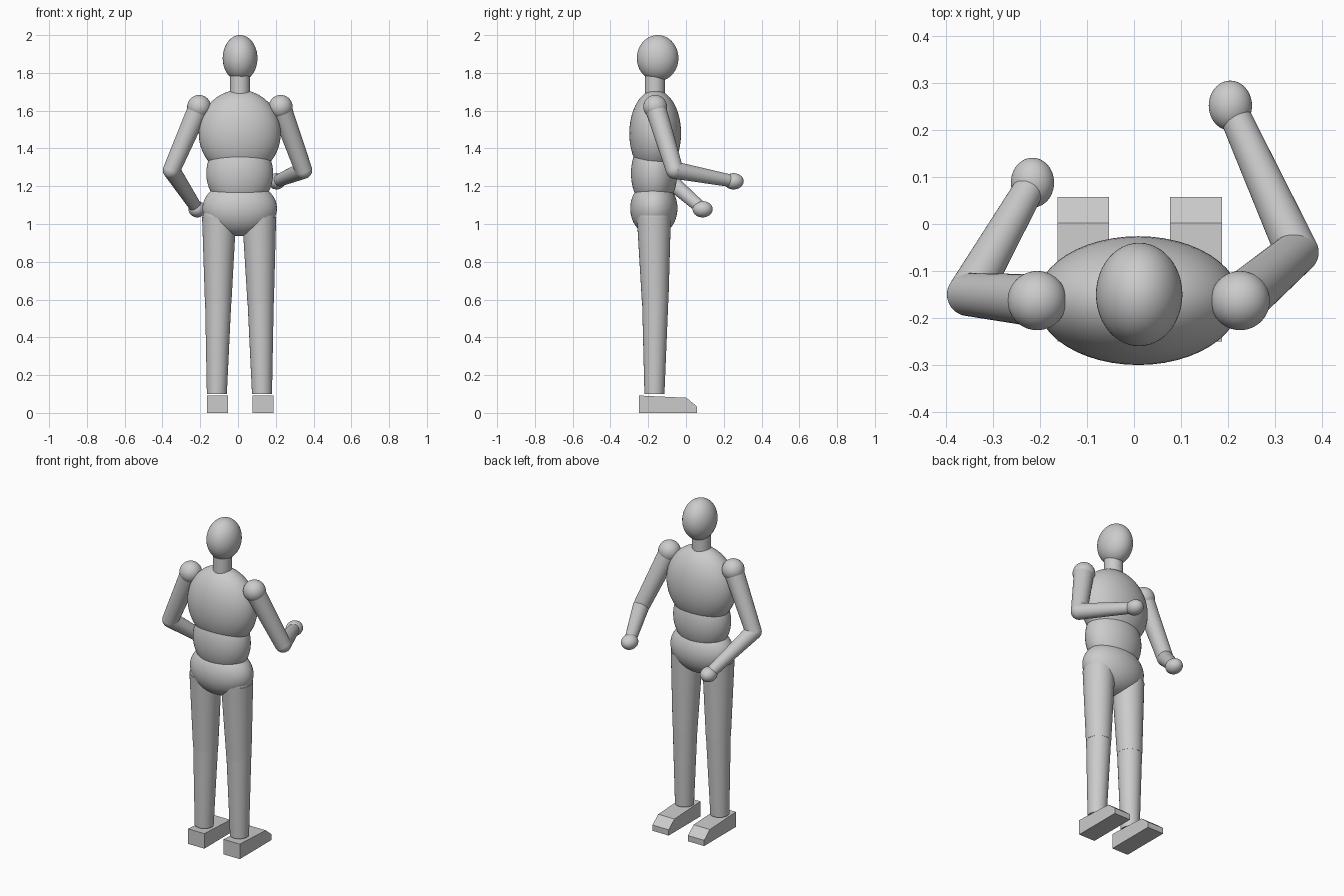
import bpy, bmesh, math
from mathutils import Vector, Matrix

cube = bpy.data.objects.get("Cube")
if cube:
    bpy.data.objects.remove(cube, do_unlink=True)

grey = bpy.data.materials.new("plain grey")
grey.use_nodes = True
grey.diffuse_color = (0.6, 0.6, 0.6, 1)
grey.node_tree.nodes["Principled BSDF"].inputs["Base Color"].default_value = (0.6, 0.6, 0.6, 1)


def finish(name, bm, smooth=True):
    """Turn a bmesh into a named grey object."""
    bmesh.ops.recalc_face_normals(bm, faces=bm.faces)
    mesh = bpy.data.meshes.new(name)
    bm.to_mesh(mesh)
    bm.free()
    mesh.materials.append(grey)
    obj = bpy.data.objects.new(name, mesh)
    bpy.context.collection.objects.link(obj)
    if smooth:
        bpy.ops.object.select_all(action="DESELECT")
        obj.select_set(True)
        bpy.context.view_layer.objects.active = obj
        bpy.ops.object.shade_smooth_by_angle(angle=math.radians(40))
    return obj


def ellipsoid(name, centre, radii):
    bm = bmesh.new()
    place = Matrix.Translation(centre) @ Matrix.Diagonal((*radii, 1))
    bmesh.ops.create_uvsphere(bm, u_segments=48, v_segments=32, radius=1, matrix=place)
    return finish(name, bm)


def ball(name, centre, radius):
    return ellipsoid(name, centre, (radius,) * 3)


def limb(name, start, end, r_start, r_end):
    """Tapered cylinder between two joints."""
    a, b = Vector(start), Vector(end)
    turn = (b - a).to_track_quat("Z", "Y").to_matrix().to_4x4()
    bm = bmesh.new()
    bmesh.ops.create_cone(bm, cap_ends=True, segments=40, radius1=r_start, radius2=r_end,
                          depth=(b - a).length, matrix=Matrix.Translation((a + b) / 2) @ turn)
    return finish(name, bm)


def foot(name, x, half_width):
    """Wedge-toed block extruded from its side profile."""
    profile = [(-0.25, 0), (0.057, 0), (0.057, 0.035), (0.002, 0.08), (-0.25, 0.092)]
    bm = bmesh.new()
    face = bm.faces.new([bm.verts.new((x - half_width, y, z)) for y, z in profile])
    side = bmesh.ops.extrude_face_region(bm, geom=[face])["geom"]
    moved = [v for v in side if isinstance(v, bmesh.types.BMVert)]
    bmesh.ops.translate(bm, verts=moved, vec=(2 * half_width, 0, 0))
    return finish(name, bm, smooth=False)


# Head and trunk
ellipsoid("head", (0.011, -0.15, 1.878), (0.092, 0.11, 0.122))
limb("neck", (0.01, -0.165, 1.62), (0.01, -0.165, 1.82), 0.053, 0.053)
ellipsoid("chest", (0.009, -0.163, 1.48), (0.217, 0.137, 0.23))
ellipsoid("waist", (0.009, -0.169, 1.268), (0.177, 0.122, 0.195))
ellipsoid("hips", (0.009, -0.17, 1.083), (0.197, 0.125, 0.147))

# Arms: shoulder, elbow and hand positions
arms = {
    "right": ((-0.206, -0.163, 1.62), (-0.352, -0.15, 1.285), (-0.216, 0.088, 1.078)),
    "left": ((0.226, -0.163, 1.62), (0.347, -0.06, 1.285), (0.205, 0.252, 1.226)),
}
for side, (shoulder, elbow, hand) in arms.items():
    ball(side + "_shoulder", shoulder, 0.063)
    limb(side + "_upper_arm", shoulder, elbow, 0.056, 0.046)
    ball(side + "_elbow", elbow, 0.046)
    limb(side + "_forearm", elbow, hand, 0.046, 0.032)
    ellipsoid(side + "_hand", hand, (0.046, 0.053, 0.043))

# Legs: hip, knee, ankle and foot offsets
legs = {"right": (-0.1, -0.105, -0.112, -0.108), "left": (0.112, 0.12, 0.127, 0.132)}
for side, (hip_x, knee_x, ankle_x, foot_x) in legs.items():
    hip, knee, ankle = (hip_x, -0.17, 1.035), (knee_x, -0.163, 0.58), (ankle_x, -0.167, 0.1)
    ball(side + "_hip_joint", hip, 0.087)
    limb(side + "_thigh", hip, knee, 0.09, 0.07)
    ball(side + "_knee", knee, 0.069)
    limb(side + "_shin", knee, ankle, 0.069, 0.053)
    foot(side + "_foot", foot_x, 0.055)
